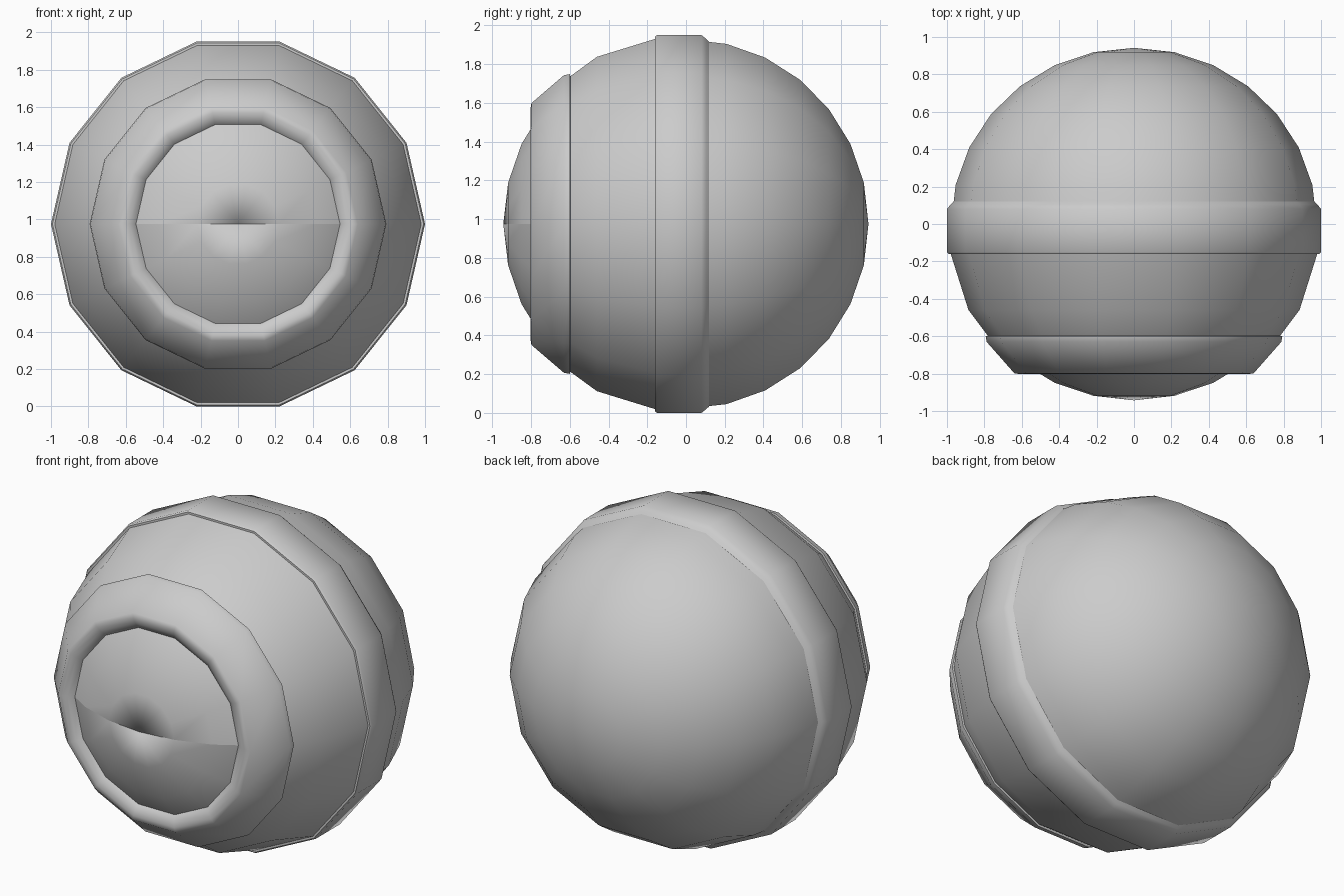
import bpy, bmesh, math
from mathutils import Vector

if "Cube" in bpy.data.objects:
    bpy.data.objects.remove(bpy.data.objects["Cube"])

SIDES = 14
CZ = math.cos(math.pi / SIDES)      # centre height: lowest flat side rests on z = 0

grey = bpy.data.materials.new("plain grey")
grey.diffuse_color = (0.6, 0.6, 0.6, 1)
grey.use_nodes = True
grey.node_tree.nodes["Principled BSDF"].inputs["Base Color"].default_value = grey.diffuse_color


def revolve(name, profile, first=0, count=SIDES, angle=180, lip=0):
    """Sweep (y, radius) points, listed front to back, around the y axis."""
    bm = bmesh.new()
    full = count == SIDES
    rows = []
    for y, r in profile:
        if r == 0:
            rows.append([bm.verts.new((0, y, CZ))] * (count + 1))
            continue
        row = []
        for j in range(count if full else count + 1):
            a = 2 * math.pi * (first + j) / SIDES
            row.append(bm.verts.new((r * math.cos(a), y, CZ + r * math.sin(a))))
        rows.append(row + row[:1] if full else row)
    for p, q in zip(rows, rows[1:]):
        for j in range(count):
            loop = list(dict.fromkeys((p[j], q[j], q[j + 1], p[j + 1])))
            bm.faces.new(loop)
    if lip:
        # small turned-in lip at the middle of a lid edge
        pole, start, end = rows[0][0], rows[1][0], rows[1][-1]
        inner = bm.verts.new(pole.co + Vector((0, lip, 0)))
        bm.faces.new((pole, inner, start))
        bm.faces.new((pole, end, inner))
    me = bpy.data.meshes.new(name)
    bm.to_mesh(me)
    bm.free()
    me.materials.append(grey)
    me.shade_smooth()
    if angle < 180:
        me.set_sharp_from_angle(angle=math.radians(angle))
    ob = bpy.data.objects.new(name, me)
    bpy.context.collection.objects.link(ob)
    return ob


def arc(i):
    """Point i of a slightly flattened ball, counted from its pole."""
    a = math.pi * i / SIDES
    return 0.942 * math.cos(a), 0.978 * math.sin(a)


# Rear half of the ball
revolve("back_shell", [arc(i) for i in range(7, 0, -1)] + [(0.942, 0)][::-1])

# Two closed lids filling the front opening
lid = [(-0.943, 0)] + [(-arc(i)[0], arc(i)[1]) for i in range(1, 5)]
revolve("upper_lid", lid, first=0, count=7, lip=0.12)
revolve("lower_lid", lid, first=7, count=7, lip=0.12)

# Raised band around the middle
revolve("middle_band", [(-0.16, 0.95), (-0.16, 0.992), (-0.15, 1.0),
                        (0.08, 1.0), (0.105, 0.98), (0.12, 0.965)], angle=50)

# Front shell between the band and the collar
revolve("front_shell", [(-0.62, 0.765), (-0.46, 0.885), (-0.15, 0.983)])

# Collar with a rounded rim around the opening
revolve("front_collar", [(-0.74, 0.53), (-0.775, 0.545), (-0.795, 0.58),
                         (-0.803, 0.61), (-0.798, 0.64), (-0.63, 0.788),
                         (-0.60, 0.793), (-0.595, 0.775)], angle=60)
